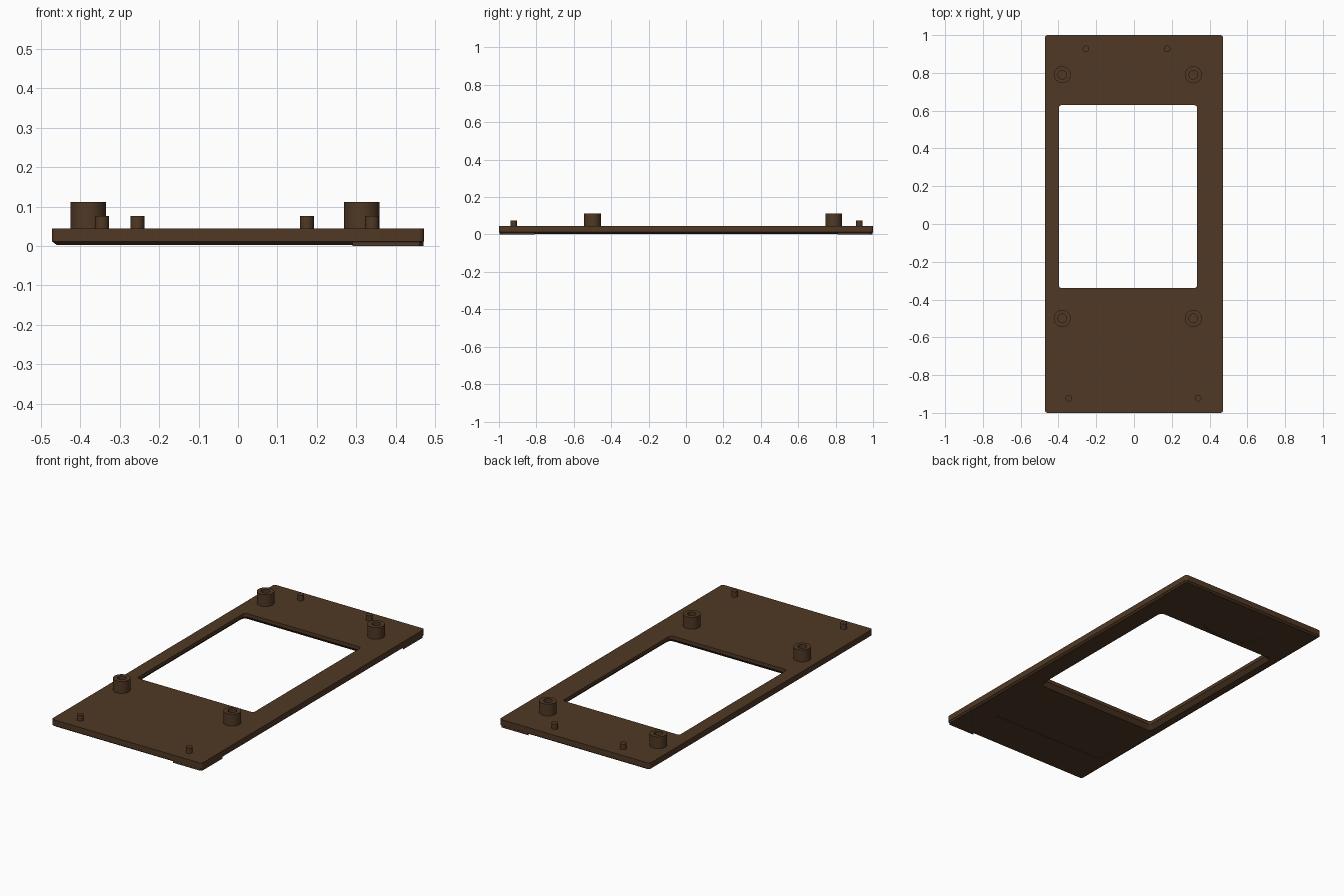
import bpy
import bmesh
from math import cos, sin, pi

if "Cube" in bpy.data.objects:
    bpy.data.objects.remove(bpy.data.objects["Cube"])

brown = bpy.data.materials.new("dark brown plastic")
brown.use_nodes = True
colour = (0.08, 0.04, 0.018, 1)
brown.diffuse_color = colour
brown.node_tree.nodes["Principled BSDF"].inputs["Base Color"].default_value = colour


def rounded(cx, cy, hx, hy, r, steps=6):
    """Outline of a rounded rectangle."""
    pts = []
    for k, (sx, sy) in enumerate([(1, 1), (-1, 1), (-1, -1), (1, -1)]):
        for i in range(steps + 1):
            a = (k + i / steps) * pi / 2
            pts.append((cx + sx * (hx - r) + r * cos(a), cy + sy * (hy - r) + r * sin(a)))
    return pts


def oval(cx, cy, rx, ry, n=32):
    return [(cx + rx * cos(2 * pi * i / n), cy + ry * sin(2 * pi * i / n)) for i in range(n)]


def loft(name, layers, cutter=False):
    """Closed solid through stacked (outline, z) layers, listed upward."""
    bm = bmesh.new()
    rings = [[bm.verts.new((x, y, z)) for x, y in pts] for pts, z in layers]
    bm.faces.new(rings[0][::-1])
    bm.faces.new(rings[-1])
    for low, high in zip(rings, rings[1:]):
        for i in range(len(low)):
            j = (i + 1) % len(low)
            bm.faces.new((low[i], low[j], high[j], high[i]))
    bmesh.ops.recalc_face_normals(bm, faces=bm.faces[:])
    mesh = bpy.data.meshes.new(name)
    bm.to_mesh(mesh)
    bm.free()
    ob = bpy.data.objects.new(name, mesh)
    bpy.context.collection.objects.link(ob)
    mesh.materials.append(brown)
    if cutter:
        ob.hide_render = True
        ob.hide_viewport = True
        ob.display_type = 'WIRE'
    return ob


def cut(target, tool):
    mod = target.modifiers.new(tool.name, 'BOOLEAN')
    mod.operation = 'DIFFERENCE'
    mod.solver = 'EXACT'
    mod.object = tool


def smooth(ob):
    bpy.ops.object.select_all(action='DESELECT')
    ob.select_set(True)
    bpy.context.view_layer.objects.active = ob
    bpy.ops.object.shade_smooth_by_angle(angle=0.5)


# Panel with rounded corners and a chamfered lower edge
panel = loft("panel", [(rounded(0, 0, 0.46, 0.988, 0.01), 0.003),
                       (rounded(0, 0, 0.472, 1, 0.015), 0.012),
                       (rounded(0, 0, 0.472, 1, 0.015), 0.045)])

# Screen opening, flared towards the underside
wx, wy, hx, hy = -0.032, 0.145, 0.366, 0.484
cut(panel, loft("window_cutter", [
    (rounded(wx, wy, hx + 0.03, hy + 0.03, 0.03), -0.005),
    (rounded(wx, wy, hx, hy, 0.015), 0.025),
    (rounded(wx, wy, hx, hy, 0.015), 0.08)], True))

# Shallow recesses in the underside
cut(panel, loft("oval_recess_cutter", [(oval(-0.05, 0.76, 0.18, 0.1, 48), -0.01),
                                       (oval(-0.05, 0.76, 0.18, 0.1, 48), 0.007)], True))
bar = rounded(-0.04, -0.715, 0.36, 0.055, 0.015)
cut(panel, loft("bar_recess_cutter", [(bar, -0.01), (bar, 0.007)], True))
smooth(panel)

# Triangular pads under the two left corners
for side, label in ((1, "back"), (-1, "front")):
    tri = [(0.29, side * 0.998), (0.39, side * 0.998), (0.46, side * 0.998),
           (0.47, side * 0.985), (0.47, side * 0.81)]
    loft(label + "_corner_pad", [(tri, 0), (tri, 0.0125)])

# Hollow screw bosses
for y, row in ((0.79, "back"), (-0.5, "front")):
    for x, col in ((0.314, "left"), (-0.38, "right")):
        name = f"{row}_{col}_boss"
        outer, inner = oval(x, y, 0.045, 0.045), oval(x, y, 0.023, 0.023)
        boss = loft(name, [(outer, 0.04), (outer, 0.112)])
        cut(boss, loft(name + "_hole_cutter", [(inner, 0.05), (inner, 0.15)], True))
        smooth(boss)

# Small locating pins
for i, (x, y) in enumerate([(-0.255, 0.927), (0.175, 0.927), (-0.345, -0.922), (0.34, -0.922)]):
    ring = oval(x, y, 0.0175, 0.0175, 24)
    smooth(loft(f"locating_pin_{i + 1}", [(ring, 0.04), (ring, 0.076)]))
